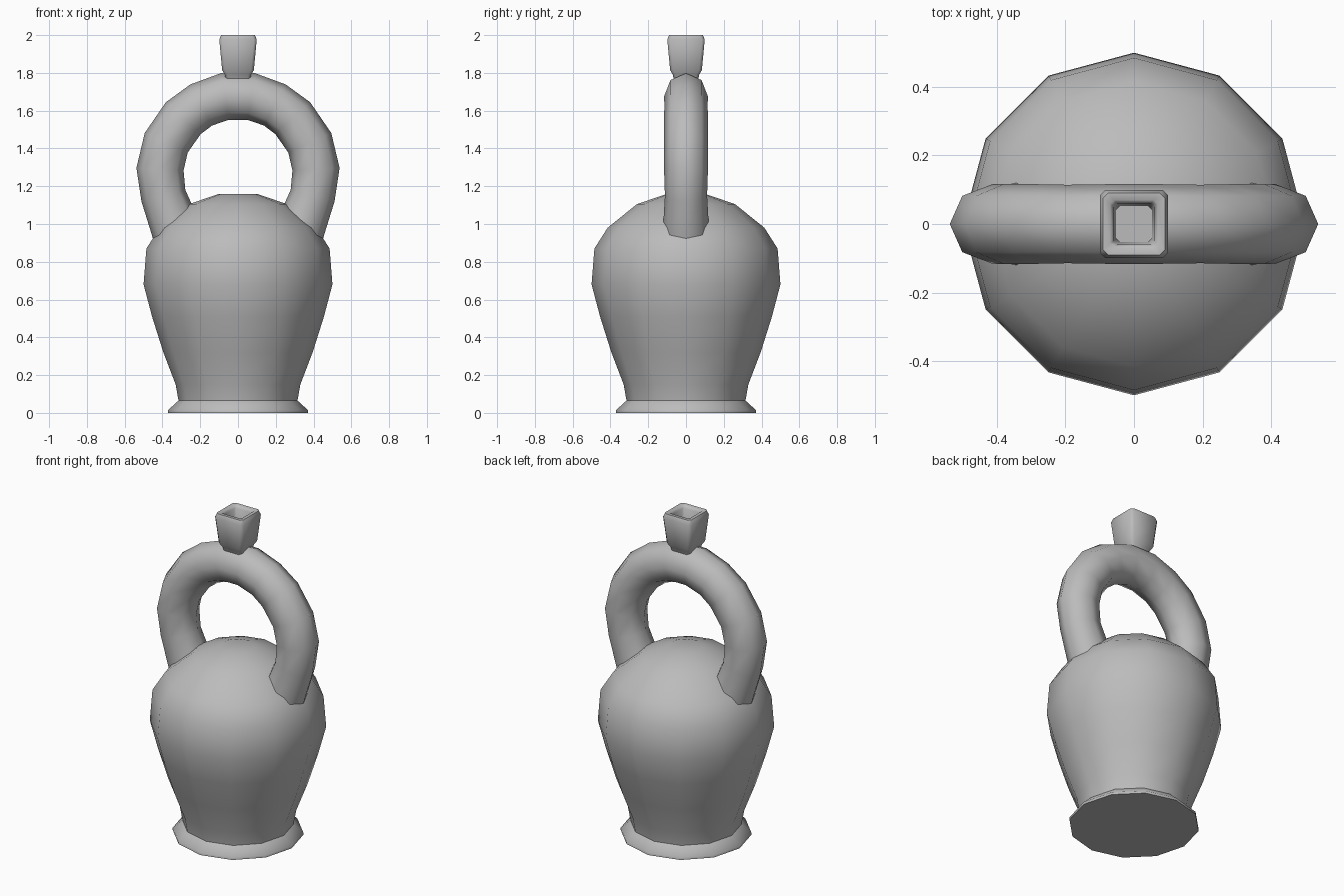
import bpy, bmesh, math
from mathutils import Vector

cube = bpy.data.objects.get("Cube")
if cube:
    bpy.data.objects.remove(cube, do_unlink=True)

clay = bpy.data.materials.new("grey_clay")
clay.use_nodes = True
GREY = (0.5, 0.5, 0.5, 1)
clay.diffuse_color = GREY
clay.node_tree.nodes["Principled BSDF"].inputs["Base Color"].default_value = GREY


def loft(name, rings, angle):
    """Skin a list of closed rings, cap both ends and shade smooth."""
    bm = bmesh.new()
    loops = [[bm.verts.new(p) for p in ring] for ring in rings]
    for a, b in zip(loops, loops[1:]):
        n = len(a)
        for i in range(n):
            j = (i + 1) % n
            bm.faces.new((a[i], a[j], b[j], b[i]))
    bm.faces.new(loops[0][::-1])
    bm.faces.new(loops[-1])
    bmesh.ops.recalc_face_normals(bm, faces=bm.faces)
    mesh = bpy.data.meshes.new(name)
    bm.to_mesh(mesh)
    bm.free()
    mesh.materials.append(clay)
    obj = bpy.data.objects.new(name, mesh)
    bpy.context.collection.objects.link(obj)
    bpy.ops.object.select_all(action="DESELECT")
    obj.select_set(True)
    bpy.context.view_layer.objects.active = obj
    bpy.ops.object.shade_smooth_by_angle(angle=math.radians(angle))
    return obj


def circle(r, z, sides):
    return [(r * math.cos(t), r * math.sin(t), z)
            for t in (math.tau * i / sides for i in range(sides))]


# Jar body with flared foot, twelve sided
profile = [(0.37, 0), (0.37, 0.015), (0.315, 0.065), (0.33, 0.15), (0.395, 0.32),
           (0.455, 0.51), (0.5, 0.68), (0.485, 0.87), (0.415, 0.98),
           (0.26, 1.105), (0.1, 1.16)]
loft("jar_body", [circle(r, z, 12) for r, z in profile], 50)

# Stirrup handle: half path (x, z, radius), mirrored across the centre
half = [(0.3, 0.9, 0.14), (0.335, 0.99, 0.13), (0.395, 1.15, 0.12),
        (0.413, 1.29, 0.125), (0.38, 1.43, 0.125), (0.29, 1.56, 0.125),
        (0.195, 1.63, 0.123), (0.07, 1.675, 0.125)]
path = half + [(-x, z, r) for x, z, r in reversed(half)]
rings = []
for i, (x, z, r) in enumerate(path):
    before, after = path[max(i - 1, 0)], path[min(i + 1, len(path) - 1)]
    along = Vector((after[0] - before[0], 0, after[1] - before[1])).normalized()
    out = Vector((along.z, 0, -along.x))
    side = Vector((0, 0.93, 0))
    rings.append([Vector((x, 0, z)) + r * (out * math.cos(t) + side * math.sin(t))
                  for t in (math.tau * k / 8 for k in range(8))])
loft("stirrup_handle", rings, 60)


def rounded_square(h, z, cut):
    c = h - cut
    return [(h, -c, z), (h, c, z), (c, h, z), (-c, h, z),
            (-h, c, z), (-h, -c, z), (-c, -h, z), (c, -h, z)]


# Square flaring spout with softened edges and a hollow mouth
spout = [(0.06, 1.74, 0.015), (0.07, 1.79, 0.015), (0.084, 1.815, 0.015),
         (0.099, 1.975, 0.015), (0.09, 2.0, 0.015), (0.07, 2.0, 0.012),
         (0.06, 1.985, 0.01), (0.052, 1.86, 0.01)]
loft("square_spout", [rounded_square(*s) for s in spout], 60)
